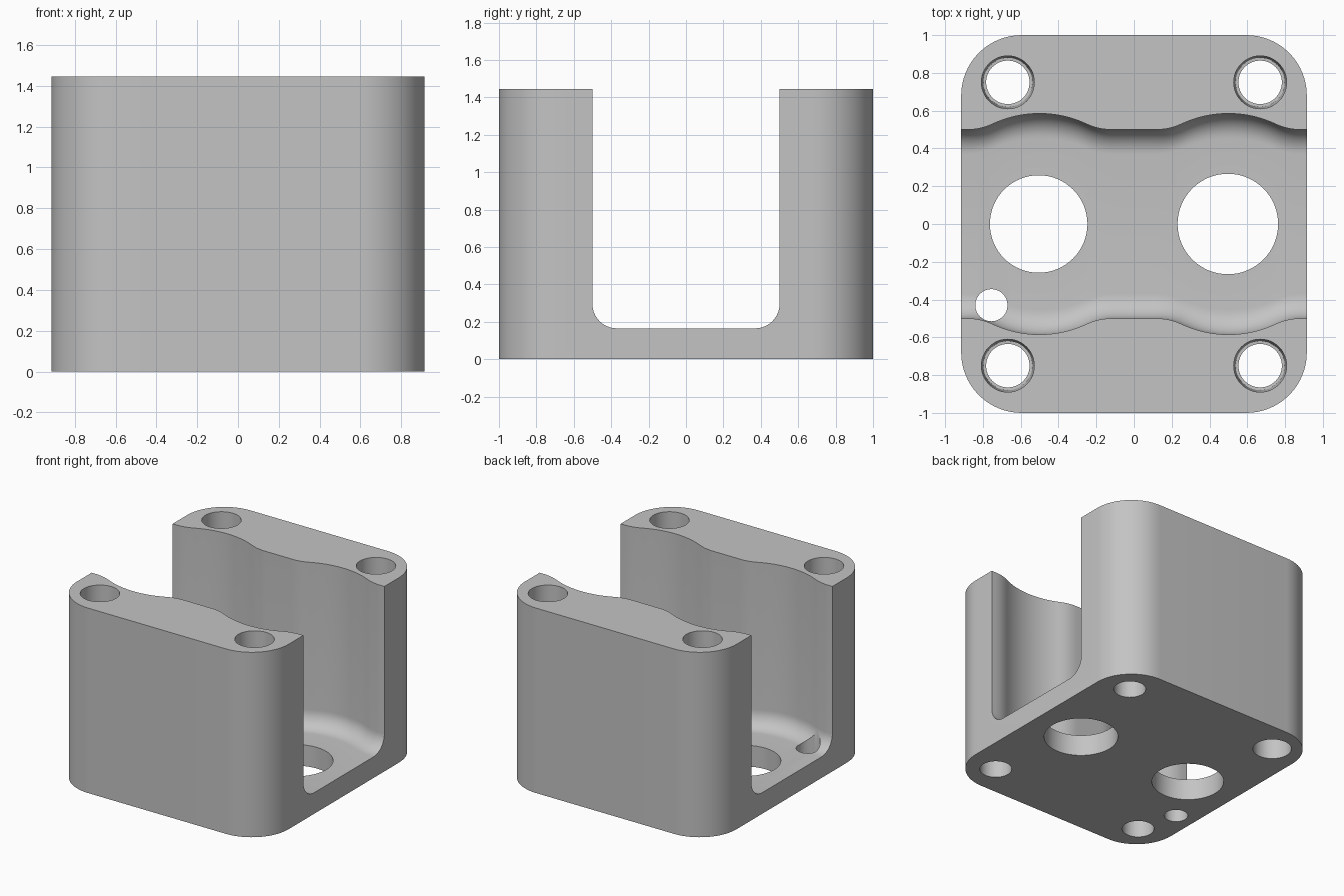
import bpy, bmesh
from math import sin, cos, pi, sqrt

if "Cube" in bpy.data.objects:
    bpy.data.objects.remove(bpy.data.objects["Cube"])

HALF_X, HALF_Y, HEIGHT, CORNER = 0.915, 1.0, 1.445, 0.32
FLOOR, FILLET = 0.165, 0.13
LOBE_X, LOBE_R, WALL_Y, BLEND = 0.5, 0.585, 0.5, 0.3

grey = bpy.data.materials.new("plain grey")
grey.use_nodes = True
colour = (0.55, 0.55, 0.55, 1)
grey.diffuse_color = colour
grey.node_tree.nodes["Principled BSDF"].inputs["Base Color"].default_value = colour


def loft(name, rings):
    """Closed solid skinned through rings of equal point count."""
    bm = bmesh.new()
    loops = [[bm.verts.new(p) for p in ring] for ring in rings]
    for a, b in zip(loops, loops[1:]):
        for i in range(len(a)):
            j = (i + 1) % len(a)
            bm.faces.new((a[i], a[j], b[j], b[i]))
    bm.faces.new(loops[0][::-1])
    bm.faces.new(loops[-1])
    bmesh.ops.recalc_face_normals(bm, faces=bm.faces)
    mesh = bpy.data.meshes.new(name)
    bm.to_mesh(mesh)
    bm.free()
    mesh.materials.append(grey)
    obj = bpy.data.objects.new(name, mesh)
    bpy.context.collection.objects.link(obj)
    return obj


def turned(name, x, y, steps, sides=64):
    """Round cutter from (radius, height) steps."""
    return loft(name, [[(x + r * cos(2 * pi * i / sides), y + r * sin(2 * pi * i / sides), z)
                        for i in range(sides)] for r, z in steps])


def channel_half_width(x):
    """Flat wall with a round lobe on each side, blended by a tangent arc."""
    d = abs(abs(x) - LOBE_X)
    reach = sqrt((LOBE_R + BLEND) ** 2 - (WALL_Y + BLEND) ** 2)
    if d >= reach:
        return WALL_Y
    if d > reach * LOBE_R / (LOBE_R + BLEND):
        return WALL_Y + BLEND - sqrt(BLEND ** 2 - (reach - d) ** 2)
    return sqrt(LOBE_R ** 2 - d ** 2)


def channel_section(x):
    w = channel_half_width(x)
    arc = [(w - FILLET + FILLET * cos(a), FLOOR + FILLET - FILLET * sin(a))
           for a in [pi / 2 * i / 10 for i in range(11)]]
    half = [(w, HEIGHT + 0.2)] + arc
    return [(x, y, z) for y, z in half] + [(x, -y, z) for y, z in reversed(half)]


# Block with rounded vertical corners
outline = []
for q, (sx, sy) in enumerate([(1, 1), (-1, 1), (-1, -1), (1, -1)]):
    for i in range(17):
        a = pi / 2 * (q + i / 16)
        outline.append((sx * (HALF_X - CORNER) + CORNER * cos(a),
                        sy * (HALF_Y - CORNER) + CORNER * sin(a)))
body = loft("clamp_block", [[(x, y, z) for x, y in outline] for z in (0, HEIGHT)])

# Wavy channel with a filleted floor
cutters = [loft("channel_cutter", [channel_section(-1 + i / 40) for i in range(81)])]

# Large floor openings and the small drain hole
cutters.append(turned("right_opening_cutter", -0.505, 0, [(0.258, -0.1), (0.258, 0.5)]))
cutters.append(turned("left_opening_cutter", 0.497, 0, [(0.266, -0.1), (0.266, 0.5)]))
cutters.append(turned("drain_cutter", -0.755, -0.43, [(0.085, -0.1), (0.085, 0.7)]))

# Stepped bolt holes, one of them also widened from beneath
for sx in (-1, 1):
    for sy in (-1, 1):
        wide = sx < 0 < sy
        low = [(0.138, -0.1), (0.138, 0.18), (0.115, 0.181)] if wide else [(0.115, -0.1)]
        high = [(0.115, 0.3), (0.13, 0.301), (0.14, HEIGHT), (0.14, HEIGHT + 0.1)]
        cutters.append(turned("bolt_hole_cutter", sx * 0.668, sy * 0.75, low + high, 48))

# Cut the openings one at a time
bpy.context.view_layer.update()
bpy.ops.object.select_all(action="DESELECT")
bpy.context.view_layer.objects.active = body
body.select_set(True)
for cutter in cutters:
    cutter.hide_render = True
    mod = body.modifiers.new("cut", "BOOLEAN")
    mod.operation = "DIFFERENCE"
    mod.solver = "MANIFOLD"
    mod.object = cutter
    bpy.ops.object.modifier_apply(modifier=mod.name)

# Smooth curved walls, keep rims crisp
bpy.ops.object.shade_smooth_by_angle(angle=pi / 6)

for cutter in cutters:
    bpy.data.objects.remove(cutter)
